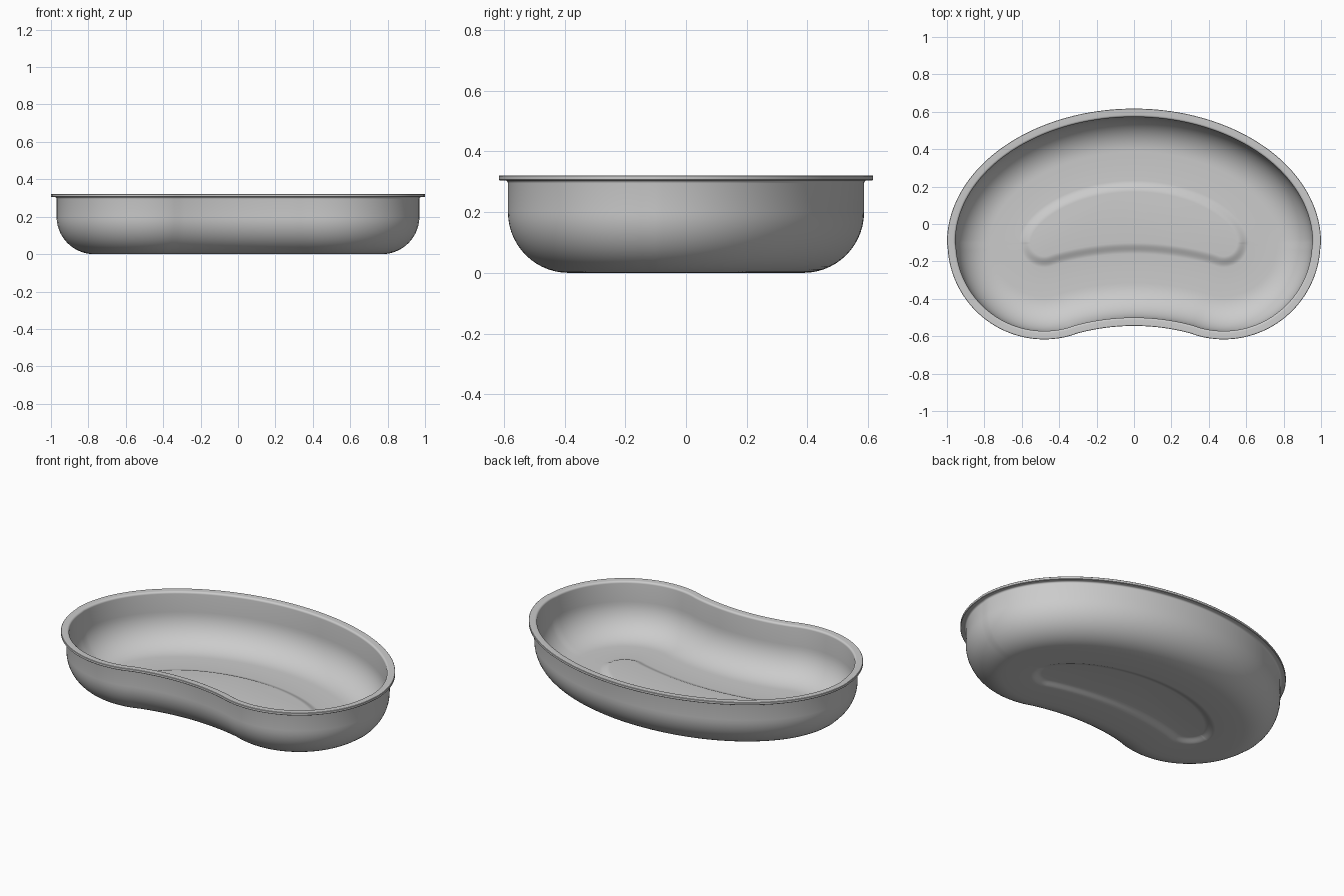
import bpy, bmesh
from math import sin, cos, pi, atan2, radians

if "Cube" in bpy.data.objects:
    bpy.data.objects.remove(bpy.data.objects["Cube"])

# kidney outline: big back ellipse, round lobes, shallow concave front arc
LOBE_X, CY, LOBE_R, BACK_H = 0.48, -0.1, 0.517, 0.717
ARC_Y, ARC_R = -1.711, 1.166


def outline():
    """Right half from front centre to back centre, then mirrored: (point, normal)."""
    half = []
    t = atan2(LOBE_X, CY - ARC_Y)
    for i in range(12):                                   # concave front
        a = t * i / 12
        half.append((ARC_R * sin(a), ARC_Y + ARC_R * cos(a), -sin(a), -cos(a)))
    for i in range(36):                                   # lobe
        a = (-pi / 2 - t) * (1 - i / 36)
        half.append((LOBE_X + LOBE_R * cos(a), CY + LOBE_R * sin(a), cos(a), sin(a)))
    for i in range(49):                                   # back ellipse
        a = pi / 2 * i / 48
        nx, ny = cos(a), sin(a) / BACK_H
        n = (nx * nx + ny * ny) ** 0.5
        half.append((cos(a), CY + BACK_H * sin(a), nx / n, ny / n))
    return half + [(-x, y, -nx, ny) for x, y, nx, ny in half[-2:0:-1]]


def arc(cx, cz, r, a0, a1, n):
    return [(cx + r * cos(radians(a0 + (a1 - a0) * i / n)),
             cz + r * sin(radians(a0 + (a1 - a0) * i / n))) for i in range(n + 1)]


def step(z, h=0.018, d0=0.385, d1=0.445, n=8):
    """Soft rise of the raised floor panel."""
    return [(d0 + (d1 - d0) * i / n, z + h * (1 - cos(pi * i / n)) / 2) for i in range(n + 1)]


# wall section as (inward offset, height), from underside round the rim to the floor
T = 0.015
profile = (step(0)[::-1]
           + [(0.3, 0)] + arc(0.23, 0.2, 0.2, 270, 180, 14)
           + arc(0.02, 0.295, 0.01, 0, 90, 4)
           + [(0.002, 0.305), (0, 0.307), (0, 0.319), (0.002, 0.321)]
           + arc(0.033, 0.309, 0.012, 90, 0, 5)
           + arc(0.23, 0.2, 0.2 - T, 180, 270, 14) + [(0.3, T)]
           + step(T))

bm = bmesh.new()
pts = outline()
rings = [[bm.verts.new((x - d * nx, y - d * ny, z)) for x, y, nx, ny in pts]
         for d, z in profile]
N = len(pts)
for a, b in zip(rings, rings[1:]):
    for i in range(N):
        j = (i + 1) % N
        bm.faces.new((a[i], a[j], b[j], b[i]))
bm.faces.new(rings[0][::-1])
bm.faces.new(rings[-1])
bmesh.ops.recalc_face_normals(bm, faces=bm.faces)

mesh = bpy.data.meshes.new("kidney_dish")
bm.to_mesh(mesh)
bm.free()
dish = bpy.data.objects.new("kidney_dish", mesh)
bpy.context.collection.objects.link(dish)
bpy.context.view_layer.objects.active = dish
dish.select_set(True)
bpy.ops.object.shade_smooth_by_angle(angle=radians(35))
